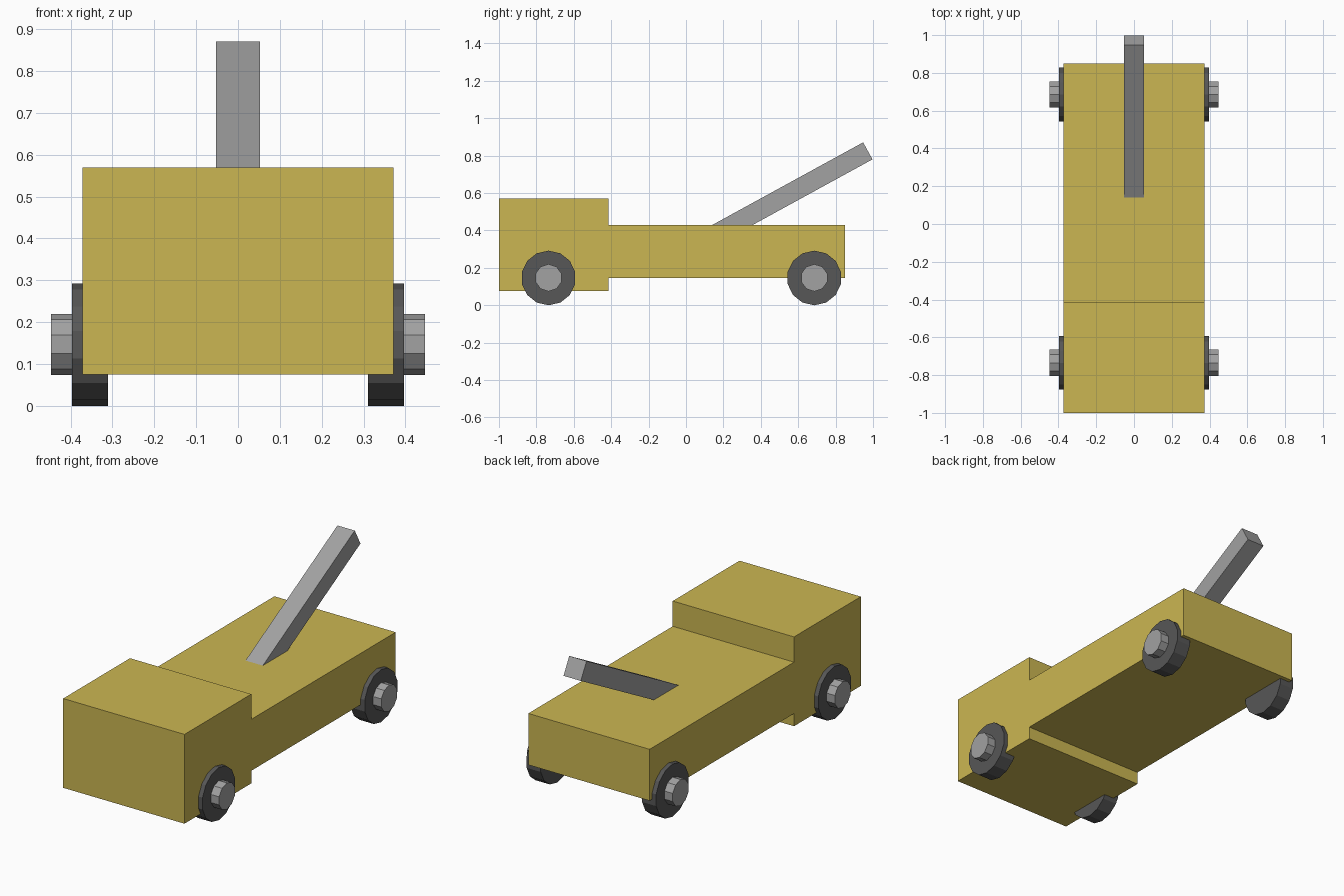
import bpy, bmesh, math
from mathutils import Matrix

if "Cube" in bpy.data.objects:
    bpy.data.objects.remove(bpy.data.objects["Cube"])


def material(name, rgb):
    m = bpy.data.materials.new(name)
    m.diffuse_color = (*rgb, 1)
    m.use_nodes = True
    m.node_tree.nodes["Principled BSDF"].inputs["Base Color"].default_value = m.diffuse_color
    return m


YELLOW = material("body yellow", (0.60, 0.47, 0.085))
GREY = material("metal grey", (0.36, 0.36, 0.36))
BLACK = material("tyre dark grey", (0.095, 0.095, 0.095))


def finish(name, bm, mat):
    bmesh.ops.recalc_face_normals(bm, faces=bm.faces)
    me = bpy.data.meshes.new(name)
    bm.to_mesh(me)
    bm.free()
    me.materials.append(mat)
    ob = bpy.data.objects.new(name, me)
    bpy.context.collection.objects.link(ob)


def slab(name, profile, half_width, mat):
    """Extrude a (y, z) side profile across x, centred on x = 0."""
    bm = bmesh.new()
    face = bm.faces.new([bm.verts.new((-half_width, y, z)) for y, z in profile])
    new = bmesh.ops.extrude_face_region(bm, geom=[face])["geom"]
    verts = [v for v in new if isinstance(v, bmesh.types.BMVert)]
    bmesh.ops.translate(bm, verts=verts, vec=(2 * half_width, 0, 0))
    finish(name, bm, mat)


def disc(name, x0, x1, y, z, radius, sides, mat):
    """Cylinder along x with one corner pointing straight up."""
    bm = bmesh.new()
    pts = []
    for i in range(sides):
        a = math.pi / 2 + i * math.tau / sides
        pts.append(bm.verts.new((x0, y + radius * math.cos(a), z + radius * math.sin(a))))
    face = bm.faces.new(pts)
    new = bmesh.ops.extrude_face_region(bm, geom=[face])["geom"]
    verts = [v for v in new if isinstance(v, bmesh.types.BMVert)]
    bmesh.ops.translate(bm, verts=verts, vec=(x1 - x0, 0, 0))
    finish(name, bm, mat)


# Cab and flat bed as one stepped body
slab("truck_body", [(-1, 0.075), (-0.415, 0.075), (-0.415, 0.145), (0.85, 0.145),
                    (0.85, 0.43), (-0.415, 0.43), (-0.415, 0.57), (-1, 0.57)], 0.372, YELLOW)

# Crane boom rising out of the bed
slab("crane_boom", [(0.105, 0.41), (0.155, 0.319), (0.997, 0.78), (0.947, 0.871)], 0.053, GREY)

# Wheels with protruding hubs
for end, y in (("front", -0.735), ("rear", 0.686)):
    for side, s in (("left", 1), ("right", -1)):
        disc(f"{end}_{side}_tyre", s * 0.311, s * 0.397, y, 0.146, 0.146, 14, BLACK)
        disc(f"{end}_{side}_hub", s * 0.38, s * 0.447, y, 0.147, 0.073, 10, GREY)
